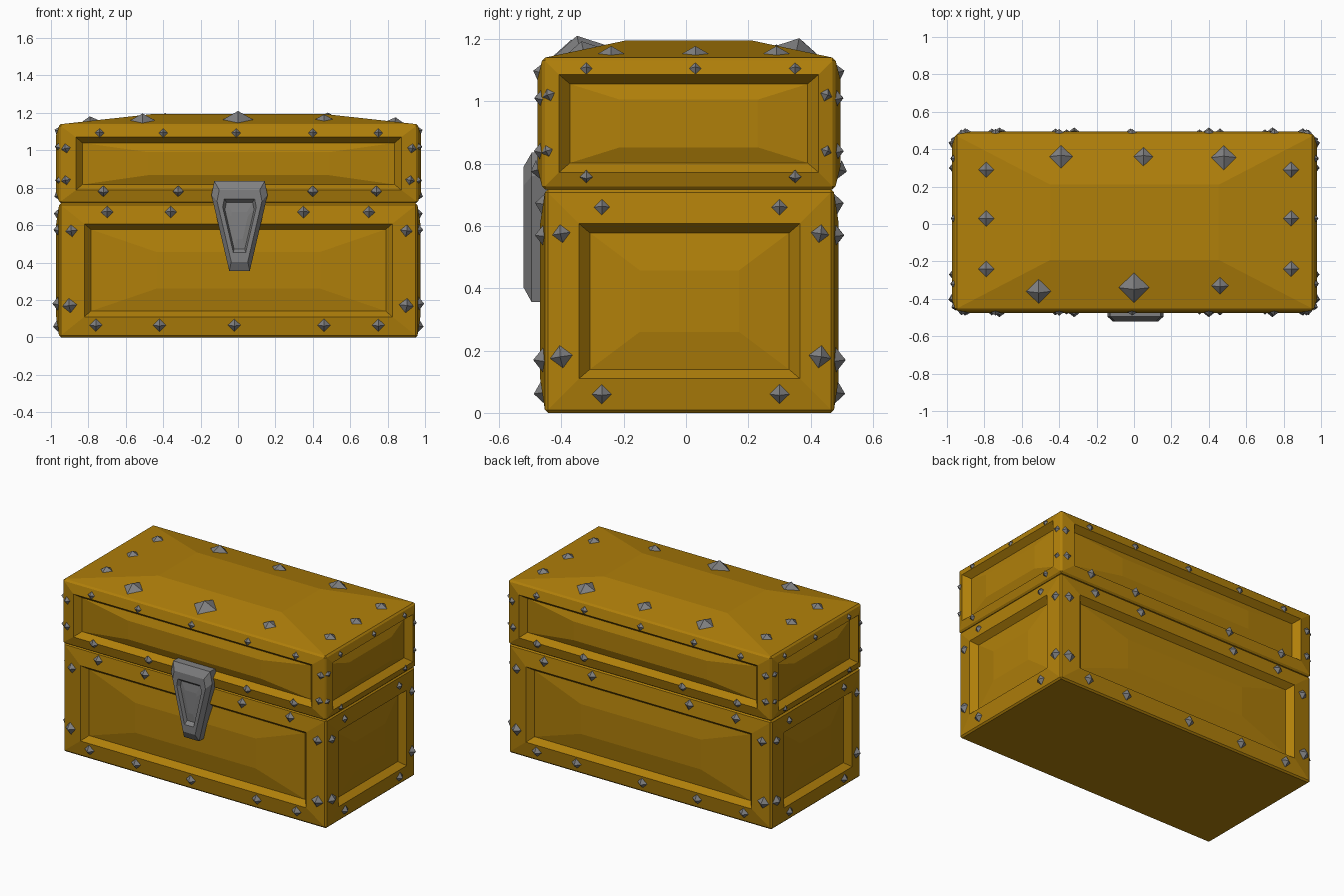
import bpy
import bmesh
from mathutils import Matrix, Vector
from mathutils.bvhtree import BVHTree

cube = bpy.data.objects.get("Cube")
if cube:
    bpy.data.objects.remove(cube, do_unlink=True)


def material(name, color):
    mat = bpy.data.materials.new(name)
    mat.use_nodes = True
    mat.diffuse_color = color
    mat.node_tree.nodes["Principled BSDF"].inputs["Base Color"].default_value = color
    return mat


wood = material("golden wood", (0.435, 0.214, 0.003, 1))
metal = material("grey metal", (0.216, 0.216, 0.22, 1))


def finish(bm, name, mat):
    bmesh.ops.recalc_face_normals(bm, faces=bm.faces[:])
    mesh = bpy.data.meshes.new(name)
    bm.to_mesh(mesh)
    bm.free()
    mesh.materials.append(mat)
    obj = bpy.data.objects.new(name, mesh)
    bpy.context.collection.objects.link(obj)


def inset(bm, face, side, upright, depth):
    """Inset a rectangular face by separate margins and push it along its normal."""
    bm.normal_update()
    normal = face.normal.copy()
    center = face.calc_center_median()
    flat = abs(normal.z) > 0.5
    half = [max(abs(v.co[i] - center[i]) for v in face.verts) for i in range(3)]
    margin = (side, upright if flat else side, upright)
    bmesh.ops.inset_individual(bm, faces=[face], thickness=0.005)
    for v in face.verts:
        for i in range(3):
            if abs(normal[i]) < 0.5:
                sign = 1 if v.co[i] > center[i] else -1
                v.co[i] = center[i] + sign * (half[i] - margin[i])
        v.co += normal * depth


def panelled_box(name, low, high, front_margin, end_margin, slope, domed):
    """Box whose upright sides carry a crowned, mitred frame around a raised panel."""
    low, high = Vector(low), Vector(high)
    bm = bmesh.new()
    bmesh.ops.create_cube(bm, size=1)
    for v in bm.verts:
        v.co = (low + high) / 2 + Matrix.Diagonal(high - low) @ v.co
    bmesh.ops.bevel(bm, geom=bm.edges[:], offset=0.01, segments=1, affect='EDGES')
    bm.normal_update()
    sides = [f for f in bm.faces if max(abs(f.normal.x), abs(f.normal.y)) > 0.99]
    top = max(bm.faces, key=lambda f: f.normal.z)
    for face in sides:
        is_front = abs(face.normal.y) > 0.5
        inset(bm, face, *(front_margin if is_front else end_margin), 0.015)
        inset(bm, face, 0.035, 0.03, -0.04)
        inset(bm, face, 0.35 if is_front else 0.16, slope, 0.02)
    if domed:
        inset(bm, top, 0.5, 0.26, 0.055)
    bm.normal_update()
    tree = BVHTree.FromBMesh(bm)
    finish(bm, name, wood)
    return tree


# Chest body and domed lid
base = panelled_box("chest_base", (-0.957, -0.453, 0), (0.96, 0.475, 0.717),
                    (0.125, 0.1), (0.1, 0.1), 0.12, False)
lid = panelled_box("chest_lid", (-0.957, -0.462, 0.717), (0.963, 0.48, 1.14),
                   (0.08, 0.06), (0.045, 0.045), 0.05, True)


# Pyramid studs, seated on the surface they are aimed at
def studs(name, tree, direction, spots, steepness):
    aim = Vector(direction)
    bm = bmesh.new()
    for x, y, z, radius in spots:
        start = Vector((x, y, z)) - aim * 3
        hit, normal, _, _ = tree.ray_cast(start, aim)
        turn = Vector((0, 0, 1)).rotation_difference(normal).to_matrix().to_4x4()
        height = radius * steepness
        place = Matrix.Translation(hit + normal * (height / 2 - 0.002)) @ turn
        bmesh.ops.create_cone(bm, cap_ends=True, segments=4, radius1=radius,
                              radius2=0, depth=height, matrix=place)
    bmesh.ops.remove_doubles(bm, verts=bm.verts[:], dist=0.0001)
    finish(bm, name, metal)


# Rows: height, stud size, positions along the side
base_front = [(0.67, 0.035, (-0.7, -0.36, 0.35, 0.7)), (0.57, 0.035, (-0.89, 0.9)),
              (0.17, 0.042, (-0.9, 0.9)), (0.065, 0.037, (-0.76, -0.42, -0.02, 0.46, 0.75))]
lid_front = [(1.093, 0.027, (-0.74, -0.4, -0.01, 0.4, 0.75)), (1.01, 0.028, (-0.92, 0.93)),
             (0.84, 0.028, (-0.92, 0.92)), (0.78, 0.032, (-0.72, -0.32, 0.4, 0.74))]
base_end = [(0.66, 0.028, (-0.27, 0.3)), (0.575, 0.032, (-0.4, 0.43)),
            (0.18, 0.039, (-0.4, 0.43)), (0.06, 0.034, (-0.27, 0.3))]
lid_end = [(1.105, 0.022, (-0.32, 0.03, 0.35)), (1.02, 0.023, (-0.44, 0.45)),
           (0.84, 0.021, (-0.445, 0.45)), (0.757, 0.023, (-0.32, 0.35))]
for part, tree, front_rows, end_rows in (("base", base, base_front, base_end),
                                         ("lid", lid, lid_front, lid_end)):
    long_spots = [(p, 0, z, r) for z, r, places in front_rows for p in places]
    end_spots = [(0, p, z, r) for z, r, places in end_rows for p in places]
    studs(part + "_front_studs", tree, (0, 1, 0), long_spots, 0.8)
    studs(part + "_back_studs", tree, (0, -1, 0), long_spots, 0.8)
    studs(part + "_left_studs", tree, (-1, 0, 0), end_spots, 0.8)
    studs(part + "_right_studs", tree, (1, 0, 0), end_spots, 0.8)

top_spots = [(x, y, 1, 0.046) for x in (-0.79, 0.84) for y in (-0.24, 0.03, 0.29)]
top_spots += [(-0.39, 0.36, 1, 0.066), (0.05, 0.36, 1, 0.055), (0.48, 0.355, 1, 0.07),
              (-0.51, -0.36, 1, 0.07), (0, -0.34, 1, 0.085), (0.46, -0.33, 1, 0.05)]
studs("lid_top_studs", lid, (0, 0, -1), top_spots, 0.58)

# Tapered lock plate with a sunken centre
outline = [(-0.135, 0.235), (0.135, 0.235), (0.15, 0.16),
           (0.055, -0.245), (-0.055, -0.245), (-0.15, 0.16)]
steps = [(1, -0.42), (1, -0.495), (0.8, -0.522), (0.6, -0.522), (0.52, -0.5), (0.3, -0.505)]
bm = bmesh.new()
rings = [[bm.verts.new((0.008 + x * s, y, 0.6 + z * s)) for x, z in outline]
         for s, y in steps]
for inner, outer in zip(rings, rings[1:]):
    for i in range(len(outline)):
        j = (i + 1) % len(outline)
        bm.faces.new((inner[i], inner[j], outer[j], outer[i]))
bm.faces.new(rings[0])
bm.faces.new(rings[-1])
finish(bm, "lock_plate", metal)
